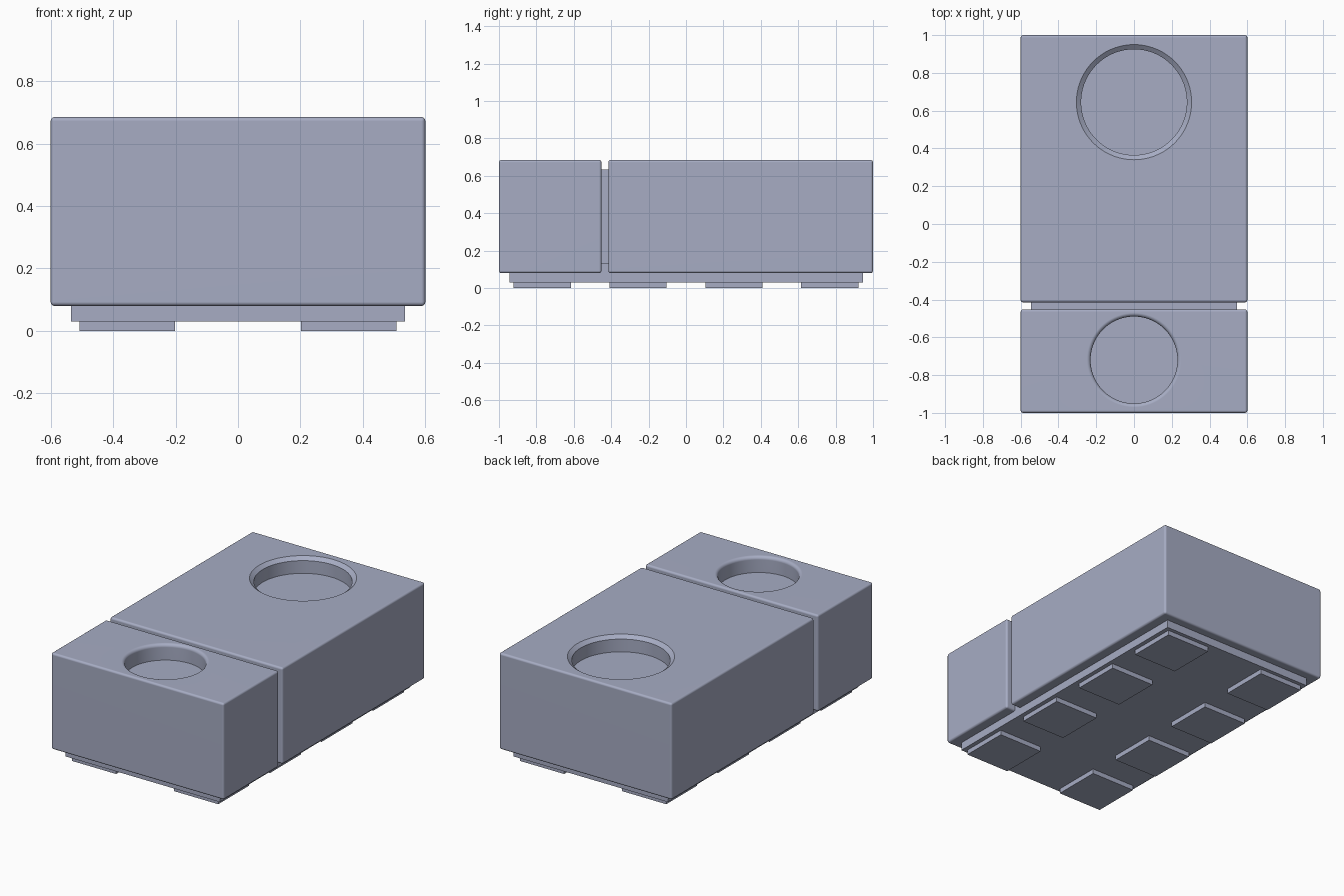
import bpy
import bmesh
import math
from mathutils import Matrix, Vector

if "Cube" in bpy.data.objects:
    bpy.data.objects.remove(bpy.data.objects["Cube"], do_unlink=True)

TOP = 0.685      # top of the housing blocks
BOTTOM = 0.08    # underside of the housing blocks

grey = bpy.data.materials.new("blue_grey")
grey.use_nodes = True
colour = (0.385, 0.415, 0.55, 1)
grey.diffuse_color = colour
grey.node_tree.nodes["Principled BSDF"].inputs["Base Color"].default_value = colour


def finish(name, bm):
    bmesh.ops.recalc_face_normals(bm, faces=bm.faces)
    mesh = bpy.data.meshes.new(name)
    bm.to_mesh(mesh)
    bm.free()
    mesh.materials.append(grey)
    obj = bpy.data.objects.new(name, mesh)
    bpy.context.collection.objects.link(obj)
    return obj


def box(name, x, y, z, bevel=0):
    """Box from (min, max) ranges, optionally with rounded edges."""
    low, high = Vector((x[0], y[0], z[0])), Vector((x[1], y[1], z[1]))
    bm = bmesh.new()
    bmesh.ops.create_cube(bm, size=1, matrix=Matrix.Translation((low + high) / 2)
                          @ Matrix.Diagonal((high - low).to_4d()))
    if bevel:
        bmesh.ops.bevel(bm, geom=bm.edges[:], offset=bevel, segments=4,
                        profile=0.5, affect='EDGES')
    return finish(name, bm)


def activate(obj):
    bpy.ops.object.select_all(action='DESELECT')
    obj.select_set(True)
    bpy.context.view_layer.objects.active = obj


def recess(block, y, inner, rim, depth, steps):
    """Cut a round pocket; one rim step is a chamfer, several are a fillet."""
    drop = 0.02
    profile = [(0, TOP - depth), (inner, TOP - depth)]
    for i in range(steps + 1):
        a = math.pi / 2 * i / steps
        profile.append((rim - (rim - inner) * math.cos(a),
                        TOP - drop + drop * math.sin(a)))
    profile += [(rim, TOP + 0.05), (0, TOP + 0.05)]
    bm = bmesh.new()
    verts = [bm.verts.new((r, 0, z)) for r, z in profile]
    edges = [bm.edges.new(pair) for pair in zip(verts, verts[1:])]
    bmesh.ops.spin(bm, geom=verts + edges, cent=(0, 0, 0), axis=(0, 0, 1),
                   angle=math.tau, steps=72)
    bmesh.ops.remove_doubles(bm, verts=bm.verts, dist=1e-5)
    bmesh.ops.translate(bm, verts=bm.verts, vec=(0, y, 0))
    cutter = finish("recess_cutter", bm)
    cutter.hide_render = True

    cut = block.modifiers.new("recess", 'BOOLEAN')
    cut.operation = 'DIFFERENCE'
    cut.solver = 'EXACT'
    cut.object = cutter
    activate(block)
    bpy.ops.object.modifier_apply(modifier=cut.name)
    bpy.data.objects.remove(cutter, do_unlink=True)
    bpy.ops.object.shade_smooth_by_angle(angle=math.radians(32))
    weighted = block.modifiers.new("flat_faces", 'WEIGHTED_NORMAL')
    weighted.keep_sharp = True


# Two rounded housing blocks with round pockets in the top
front = box("front_block", (-0.6, 0.6), (-1, -0.452), (BOTTOM, TOP), 0.013)
recess(front, -0.72, 0.23, 0.25, 0.1, 6)
rear = box("rear_block", (-0.6, 0.6), (-0.415, 1), (BOTTOM, TOP), 0.013)
recess(rear, 0.645, 0.28, 0.305, 0.1, 1)

# Connecting core seen in the gap, and the base plate beneath
box("connecting_core", (-0.545, 0.545), (-0.47, -0.4), (0.13, 0.635))
box("base_plate", (-0.535, 0.535), (-0.945, 0.945), (0.03, 0.13))

# Two rows of four square contact pads
for side, sign in (("left", 1), ("right", -1)):
    for i in range(4):
        y = -0.768 + i * 0.512
        x = sign * 0.355
        box(f"{side}_contact_pad_{i + 1}", (x - 0.153, x + 0.153),
            (y - 0.153, y + 0.153), (0, 0.03))
